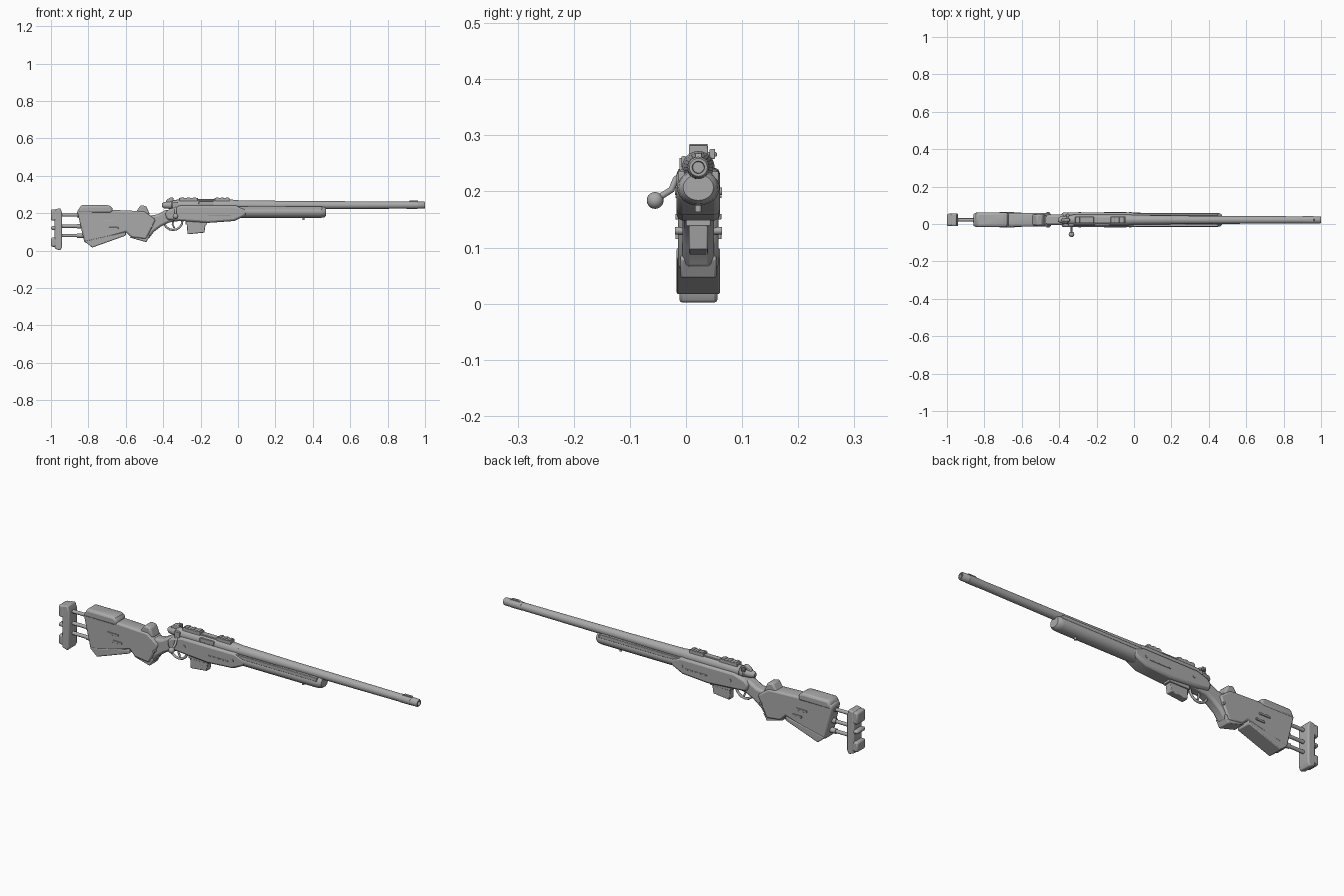
import bpy, bmesh, math

cube = bpy.data.objects.get("Cube")
if cube:
    bpy.data.objects.remove(cube, do_unlink=True)

MIDDLE = .022       # centre plane of the rifle
BORE = .243         # height of the barrel axis
HALF_WIDTH = .039   # half width of stock and chassis
MUZZLE = 1

grey = bpy.data.materials.new("matte grey")
grey.use_nodes = True
grey.diffuse_color = (.4, .4, .4, 1)
grey.node_tree.nodes["Principled BSDF"].inputs["Base Color"].default_value = grey.diffuse_color


def circle_point(index, count):
    angle = math.tau * index / count
    return math.cos(angle), math.sin(angle)


def finish(name, bm, bevel=None):
    """Turn the bmesh into a shaded object, with rounded edges if asked for."""
    bmesh.ops.recalc_face_normals(bm, faces=bm.faces)
    mesh = bpy.data.meshes.new(name)
    bm.to_mesh(mesh)
    bm.free()
    mesh.materials.append(grey)
    part = bpy.data.objects.new(name, mesh)
    bpy.context.collection.objects.link(part)
    if bevel:
        modifier = part.modifiers.new("rounded edges", "BEVEL")
        modifier.width = bevel
        modifier.segments = 2
        modifier.limit_method = "ANGLE"
    bpy.ops.object.select_all(action="DESELECT")
    part.select_set(True)
    bpy.context.view_layer.objects.active = part
    bpy.ops.object.shade_smooth_by_angle(angle=math.radians(35))


def plate(name, outline, half=HALF_WIDTH, bevel=.004, y=MIDDLE):
    """Extrude a side outline of (x, z) points across the width."""
    bm = bmesh.new()
    face = bm.faces.new([bm.verts.new((x, y - half, z)) for x, z in outline])
    extruded = bmesh.ops.extrude_face_region(bm, geom=[face])["geom"]
    moved = [item for item in extruded if isinstance(item, bmesh.types.BMVert)]
    bmesh.ops.translate(bm, vec=(0, half + half, 0), verts=moved)
    finish(name, bm, bevel)


def box(name, back, front, bottom, top, half, bevel=.002, y=MIDDLE):
    outline = [(back, bottom), (front, bottom), (front, top), (back, top)]
    plate(name, outline, half, bevel, y)


def turned(name, stations, z=BORE, squash=1, sides=24):
    """Skin a round part along x from (x, radius) stations and cap its ends."""
    bm = bmesh.new()
    loops = []
    for x, radius in stations:
        ring = [circle_point(i, sides) for i in range(sides)]
        loops.append([bm.verts.new((x, MIDDLE + radius * c, z + radius * squash * s)) for c, s in ring])
    for near, far in zip(loops, loops[1:]):
        for i in range(sides):
            bm.faces.new((near[i - 1], near[i], far[i], far[i - 1]))
    bm.faces.new(loops[0])
    bm.faces.new(loops[-1])
    finish(name, bm)


def tube(name, points, radius):
    curve = bpy.data.curves.new(name, "CURVE")
    curve.dimensions = "3D"
    curve.bevel_depth = radius
    curve.bevel_resolution = 3
    curve.use_fill_caps = True
    spline = curve.splines.new("POLY")
    spline.points.add(len(points) - 1)
    for point, position in zip(spline.points, points):
        point.co = (*position, 1)
    curve.materials.append(grey)
    bpy.context.collection.objects.link(bpy.data.objects.new(name, curve))


def cross_pin(name, x, z):
    """Screw running through the body, its heads just proud of both sides."""
    reach = HALF_WIDTH + .003
    tube(name, [(x, MIDDLE - reach, z), (x, MIDDLE + reach, z)], .007)


# Butt pad: a chamfered spine with two grip blocks on its rear face
pad_back, pad_front = -.98, -.94
plate("butt_pad", [(pad_back, .01), (pad_front - .01, 0), (pad_front, .02), (pad_front, .2),
                   (pad_front - .01, .227), (pad_back, .22)], .034, .006)
for label, bottom, top in (("lower", .02, .07), ("middle", .11, .13), ("upper", .16, .22)):
    box(label + "_pad_block", -MUZZLE, pad_front - .01, bottom, top, .033, .008)

# Adjustment rods between pad and stock
for label, height in (("lower", .08), ("middle", .13), ("upper", .19)):
    tube(label + "_pad_rod", [(pad_back, MIDDLE, height), (-.8, MIDDLE, height)], .009)
    tube(label + "_rod_collar", [(-.86, MIDDLE, height), (-.8, MIDDLE, height)], .013)

# Butt stock with cheek piece, toe and thumb rest
plate("butt_stock", [(-.86, .21), (-.85, .225), (-.5, .21), (-.44, .165), (-.49, .06),
                     (-.57, .07), (-.6, .1), (-.75, .05), (-.82, .04)], HALF_WIDTH - .003, .009)
plate("cheek_piece", [(-.86, .2), (-.84, BORE), (-.69, BORE), (-.67, .23), (-.67, .2)], bevel=.014)
plate("stock_toe", [(-.82, .05), (-.78, .016), (-.6, .08), (-.6, .1)])
plate("thumb_rest", [(-.55, .2), (-.52, BORE), (-.49, .237), (-.47, .19)], .03, .008)
plate("grip_cap", [(-.58, .07), (-.49, .045), (-.47, .08), (-.5, .1)], .032)

# Curved wrist joining stock and receiver
plate("wrist", [(-.54, .2), (-.47, .187), (-.43, .193), (-.39, .216), (-.3, .225), (-.3, .16),
                (-.37, .15), (-.41, .13), (-.45, .1), (-.48, .06), (-.54, .08)], .028, .012)
cross_pin("wrist_pin", -.46, .13)

# Chassis body and fore-end
plate("chassis", [(-.39, .2), (-.37, .222), (-.31, .24), (-.01, .24), (.045, .22), (.045, .19),
                  (-.02, .158), (-.16, .148), (-.3, .158), (-.38, .165)], bevel=.011)
turned("fore_end", [(-.05, .038), (.44, .038), (.46, .035), (.47, .027)], z=.207, squash=.85)
tube("sling_stud", [(.35, MIDDLE, .18), (.35, MIDDLE, .163)], .006)
cross_pin("front_body_screw", -.02, .2)
cross_pin("rear_body_screw", -.29, .2)

# Details repeated on both sides
for label, side in (("right", -1), ("left", 1)):
    outer = MIDDLE + side * (HALF_WIDTH - .001)
    box(label + "_fore_end_rib", -.02, .45, .218, .236, .006, y=MIDDLE + side * .03)
    box(label + "_chassis_slot", -.16, -.04, .188, .193, .003, .001, outer)
    box(label + "_stock_latch", -.72, -.66, .15, .16, .003, .001, outer)
    box(label + "_stock_button", -.69, -.64, .115, .125, .003, .001, outer)

# Magazine, trigger and guard
plate("magazine", [(-.275, .16), (-.27, .087), (-.18, .096), (-.17, .16)], .017, .003)
box("magazine_collar", -.28, -.165, .138, .16, .022)
guard = [circle_point(i, 16) for i in range(8, 17)]
tube("trigger_guard", [(-.347 + c * .05, MIDDLE, .16 + s * .05) for c, s in guard], .006)
tube("trigger", [(-.345, MIDDLE, .17), (-.35, MIDDLE, .14), (-.34, MIDDLE, .12)], .005)

# Receiver, barrel and muzzle
turned("receiver", [(-.33, .029), (-.03, .029), (0, .026)])
turned("barrel", [(-.01, .026), (.3, .022), (.9, .019), (MUZZLE - .005, .019), (MUZZLE, .016),
                  (MUZZLE, .011), (MUZZLE - .015, .01)])
turned("muzzle_band", [(.9, .02), (.96, .02)])
plate("front_sight", [(.9, .255), (.92, .268), (.96, .268), (.97, .255)], .006, .001)

# Sight rail with two toothed bases
rail_top = BORE + .032
box("sight_rail", -.315, -.045, BORE, rail_top, .014)
for label, back, front in (("rear", -.315, -.215), ("front", -.125, -.045)):
    box(label + "_rail_base", back, front, BORE, rail_top + .007, .017)
    pitch = (front - back) / 3
    for tooth in range(3):
        start = back + pitch * (tooth + .25)
        box(f"{label}_rail_tooth_{tooth}", start, start + pitch / 2, rail_top, rail_top + .01, .016, .001)
box("ejection_port", -.21, -.13, BORE, BORE + .02, .004, y=MIDDLE - .026)

# Bolt with shroud, cocking piece, safety and handle
turned("bolt_shroud", [(-.405, .01), (-.395, .017), (-.355, .021), (-.35, .026), (-.325, .026)])
plate("cocking_piece", [(-.39, BORE), (-.385, .267), (-.365, .283), (-.345, .283), (-.34, BORE)], .009)
box("safety_lever", -.365, -.345, .258, .276, .005, y=.047)
box("safety_stem", -.36, -.35, .262, .27, .02, y=.035)
box("bolt_lug", -.35, -.32, .225, .26, .012, y=0)
bolt = -.334
tube("bolt_handle", [(bolt, 0, .235), (bolt, -.018, .222), (bolt, -.026, .203), (bolt, -.05, .188)], .006)
bm = bmesh.new()
bmesh.ops.create_uvsphere(bm, u_segments=16, v_segments=10, radius=.015)
bmesh.ops.translate(bm, vec=(bolt, -.055, .184), verts=bm.verts)
finish("bolt_knob", bm)
